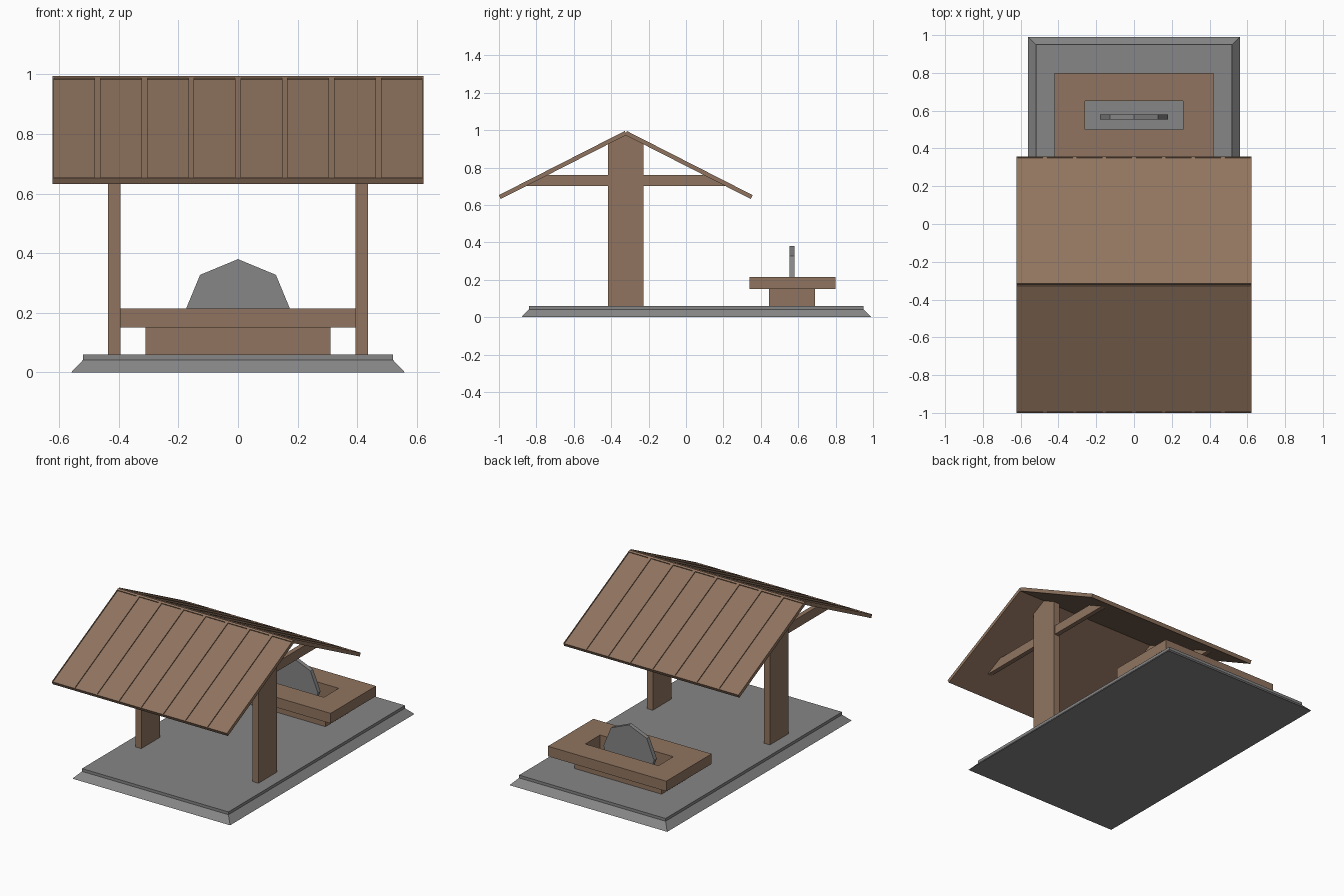
import bpy, bmesh, math

if "Cube" in bpy.data.objects:
    bpy.data.objects.remove(bpy.data.objects["Cube"])


def material(name, rgb):
    m = bpy.data.materials.new(name)
    m.diffuse_color = (*rgb, 1)
    m.use_nodes = True
    m.node_tree.nodes["Principled BSDF"].inputs["Base Color"].default_value = m.diffuse_color
    return m


WOOD = material("brown wood", (0.28, 0.175, 0.115))
STONE = material("grey stone", (0.24, 0.24, 0.24))


def finish(bm, name, mat):
    bmesh.ops.recalc_face_normals(bm, faces=bm.faces)
    me = bpy.data.meshes.new(name)
    bm.to_mesh(me)
    bm.free()
    me.materials.append(mat)
    ob = bpy.data.objects.new(name, me)
    bpy.context.collection.objects.link(ob)
    return ob


def loft(bm, rings):
    """Closed solid through matching rings of points."""
    rows = [[bm.verts.new(p) for p in r] for r in rings]
    n = len(rows[0])
    for a, b in zip(rows, rows[1:]):
        for i in range(n):
            j = (i + 1) % n
            bm.faces.new((a[i], a[j], b[j], b[i]))
    bm.faces.new(rows[0])
    bm.faces.new(rows[-1])


def rect(x, y0, y1, z):
    return [(-x, y0, z), (x, y0, z), (x, y1, z), (-x, y1, z)]


def side_profile(bm, x0, x1, pts):
    """Extrude a (y, z) outline along x."""
    loft(bm, [[(x, y, z) for y, z in pts] for x in (x0, x1)])


# Stepped stone base with sloping skirt
bm = bmesh.new()
loft(bm, [rect(0.56, -0.88, 0.99, 0), rect(0.52, -0.84, 0.95, 0.042),
          rect(0.52, -0.84, 0.95, 0.06)])
finish(bm, "stone_base", STONE)


# Trough: rectangular rings open through the middle
def open_block(name, x, y0, y1, z0, z1):
    bm = bmesh.new()
    loops = [[bm.verts.new(p) for p in r] for r in (
        rect(x, y0, y1, z0), rect(x, y0, y1, z1),
        rect(0.26, 0.50, 0.65, z1), rect(0.26, 0.50, 0.65, z0))]
    for k in range(4):
        a, b = loops[k], loops[(k + 1) % 4]
        for i in range(4):
            j = (i + 1) % 4
            bm.faces.new((a[i], a[j], b[j], b[i]))
    finish(bm, name, WOOD)


open_block("trough_foot", 0.31, 0.445, 0.69, 0.06, 0.15)
open_block("trough_top", 0.42, 0.34, 0.80, 0.15, 0.215)

# Upright octagonal stone wheel
bm = bmesh.new()
loft(bm, [[(0.18 * math.sin(k * math.pi / 4), y, 0.2 + 0.18 * math.cos(k * math.pi / 4))
           for k in range(8)] for y in (0.553, 0.58)])
finish(bm, "stone_wheel", STONE)

# Roof geometry: ridge line, slope direction and underside
YC, Y0, Z0, LENGTH, THICK = -0.322, -0.316, 0.995, 0.755, 0.023
DY, DZ = 0.891, -0.454
PEAK = 0.977


def under(z):
    return (PEAK - z) * DY / -DZ


# Posts with peaked tops and cross beams cut to the roof slope
for side, s in (("left", -1), ("right", 1)):
    shoulder = PEAK + 0.095 * DZ / DY
    bm = bmesh.new()
    side_profile(bm, s * 0.395, s * 0.437, [
        (YC - 0.095, 0.06), (YC + 0.095, 0.06), (YC + 0.095, shoulder),
        (YC, PEAK), (YC - 0.095, shoulder)])
    finish(bm, side + "_post", WOOD)
    bm = bmesh.new()
    side_profile(bm, s * 0.401, s * 0.431, [
        (YC - under(0.70), 0.70), (YC + under(0.70), 0.70),
        (YC + under(0.76), 0.76), (YC - under(0.76), 0.76)])
    finish(bm, side + "_cross_beam", WOOD)


# Roof slopes: thin boards with raised battens and edge strips
def roof_bar(bm, f, x0, x1, s0, s1, t0, t1):
    pts = []
    for s, t in ((s0, t0), (s1, t0), (s1, t1), (s0, t1)):
        y = Y0 + s * DY + t * DZ
        pts.append((YC + f * (y - YC), Z0 + s * DZ - t * DY))
    side_profile(bm, x0, x1, pts)


SUNK = 0.006
for name, f in (("front", -1), ("back", 1)):
    bm = bmesh.new()
    roof_bar(bm, f, -0.622, 0.622, 0, LENGTH, SUNK, THICK)
    finish(bm, name + "_roof_boards", WOOD)
    bm = bmesh.new()
    for k in range(-4, 5):
        x = k * 0.157
        roof_bar(bm, f, max(x - 0.01, -0.622), min(x + 0.01, 0.622),
                 0.014, LENGTH - 0.006, 0, SUNK)
    roof_bar(bm, f, -0.622, 0.622, 0, 0.014, 0, SUNK)
    roof_bar(bm, f, -0.622, 0.622, LENGTH - 0.006, LENGTH, 0, SUNK)
    finish(bm, name + "_roof_battens", WOOD)
